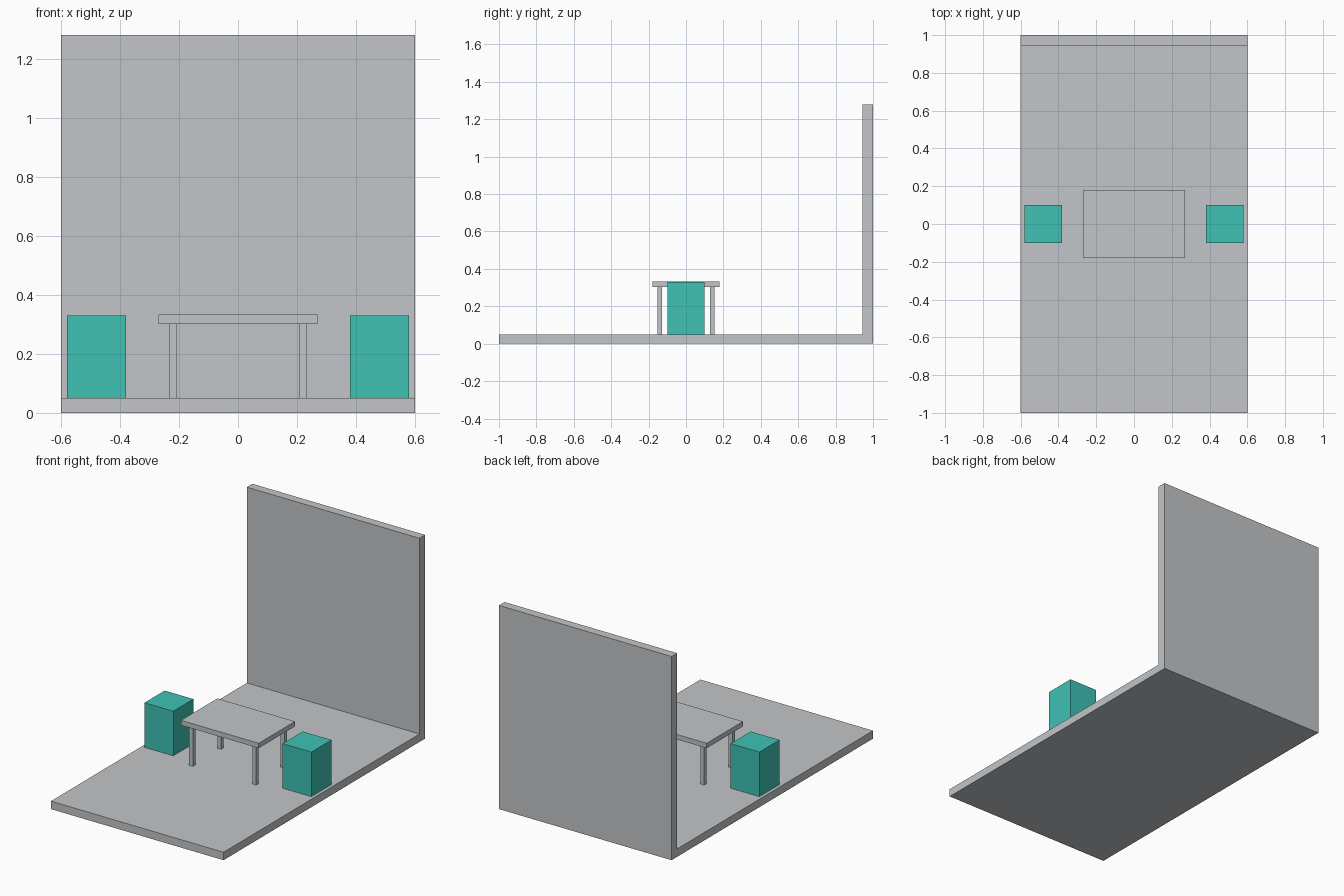
import bpy, bmesh

if "Cube" in bpy.data.objects:
    bpy.data.objects.remove(bpy.data.objects["Cube"])


def material(name, rgb):
    m = bpy.data.materials.new(name)
    m.diffuse_color = (*rgb, 1)
    m.use_nodes = True
    m.node_tree.nodes["Principled BSDF"].inputs["Base Color"].default_value = m.diffuse_color
    return m


grey = material("light_grey", (0.54, 0.56, 0.58))
teal = material("teal", (0.05, 0.54, 0.46))


def finish(name, bm, mat):
    bmesh.ops.recalc_face_normals(bm, faces=bm.faces)
    me = bpy.data.meshes.new(name)
    bm.to_mesh(me)
    bm.free()
    me.materials.append(mat)
    bpy.context.collection.objects.link(bpy.data.objects.new(name, me))


def box(name, lo, hi, mat):
    bm = bmesh.new()
    bmesh.ops.create_cube(bm, size=1)
    for v in bm.verts:
        v.co = [a + (c + 0.5) * (b - a) for a, b, c in zip(lo, hi, v.co)]
    finish(name, bm, mat)


# Floor and back wall: one L-shaped profile (y, z) extruded along x
profile = [(-1, 0), (1, 0), (1, 1.28), (0.945, 1.28), (0.945, 0.05), (-1, 0.05)]
bm = bmesh.new()
face = bm.faces.new([bm.verts.new((-0.6, y, z)) for y, z in profile])
ext = bmesh.ops.extrude_face_region(bm, geom=[face])["geom"]
bmesh.ops.translate(bm, vec=(1.2, 0, 0),
                    verts=[g for g in ext if isinstance(g, bmesh.types.BMVert)])
finish("floor_and_wall", bm, grey)

# Table
box("table_top", (-0.27, -0.18, 0.302), (0.27, 0.18, 0.333), grey)
for sx, side in ((-1, "left"), (1, "right")):
    for sy, end in ((-1, "front"), (1, "back")):
        x, y, r = sx * 0.22, sy * 0.14, 0.0125
        box(f"table_leg_{end}_{side}", (x - r, y - r, 0.05), (x + r, y + r, 0.302), grey)
    # Block seat beside the table
    box(f"seat_{side}", (sx * 0.48 - 0.1, -0.1, 0.05), (sx * 0.48 + 0.1, 0.1, 0.33), teal)
